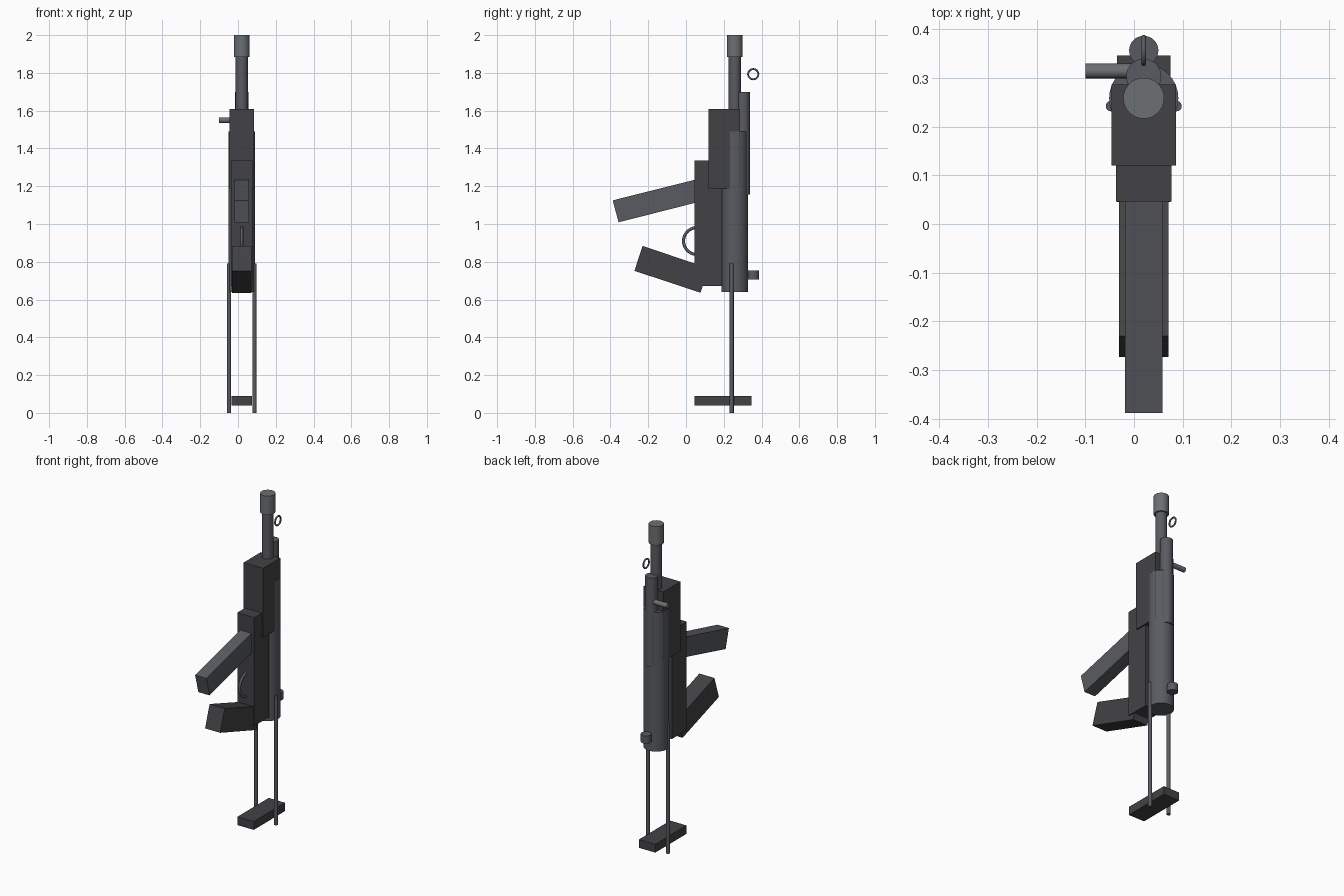
import bpy, bmesh, math
from mathutils import Vector

if "Cube" in bpy.data.objects:
    bpy.data.objects.remove(bpy.data.objects["Cube"])

CX = 0.02  # shared centre line of all parts


def material(name, rgb):
    m = bpy.data.materials.new(name)
    m.diffuse_color = (*rgb, 1)
    m.use_nodes = True
    m.node_tree.nodes["Principled BSDF"].inputs["Base Color"].default_value = m.diffuse_color
    return m


dark = material("dark_polymer", (0.055, 0.055, 0.06))
steel = material("blued_steel", (0.10, 0.105, 0.12))
grey = material("grey_steel", (0.15, 0.16, 0.17))


def slab(name, profile, half_width, mat):
    """Extrude a (y, z) outline symmetrically about the centre line."""
    bm = bmesh.new()
    face = bm.faces.new([bm.verts.new((CX - half_width, y, z)) for y, z in profile])
    new = bmesh.ops.extrude_face_region(bm, geom=[face])["geom"]
    verts = [g for g in new if isinstance(g, bmesh.types.BMVert)]
    bmesh.ops.translate(bm, verts=verts, vec=(2 * half_width, 0, 0))
    bmesh.ops.recalc_face_normals(bm, faces=bm.faces)
    me = bpy.data.meshes.new(name)
    bm.to_mesh(me)
    bm.free()
    ob = bpy.data.objects.new(name, me)
    bpy.context.collection.objects.link(ob)
    me.materials.append(mat)
    return ob


def box(name, y0, y1, z0, z1, half_width, mat):
    return slab(name, [(y0, z0), (y1, z0), (y1, z1), (y0, z1)], half_width, mat)


def finish(name, mat):
    ob = bpy.context.object
    ob.name = name
    ob.data.materials.append(mat)
    bpy.ops.object.shade_smooth_by_angle(angle=math.radians(35))
    return ob


def rod(name, start, end, radius, mat, sides=32):
    a, b = Vector(start), Vector(end)
    bpy.ops.mesh.primitive_cylinder_add(
        vertices=sides, radius=radius, depth=(b - a).length, location=(a + b) / 2,
        rotation=(b - a).to_track_quat('Z', 'Y').to_euler())
    return finish(name, mat)


def ring(name, y, z, major, minor, mat):
    bpy.ops.mesh.primitive_torus_add(
        major_radius=major, minor_radius=minor, major_segments=40, minor_segments=12,
        location=(CX, y, z), rotation=(0, math.pi / 2, 0))
    return finish(name, mat)


# Tubes along the vertical axis
rod("receiver_tube", (CX, 0.258, 0.64), (CX, 0.258, 1.49), 0.071, steel)
rod("barrel", (CX, 0.258, 1.45), (CX, 0.258, 1.9), 0.032, steel)
rod("muzzle_collar", (CX, 0.258, 1.885), (CX, 0.258, 2.0), 0.042, grey)
rod("cocking_tube", (CX, 0.303, 1.157), (CX, 0.303, 1.7), 0.036, steel)
rod("cocking_handle", (-0.1, 0.314, 1.55), (CX, 0.314, 1.55), 0.015, grey, 20)

# Sights
rod("rear_sight_drum", (CX, 0.356, 0.707), (CX, 0.356, 0.754), 0.03, steel)
ring("front_sight_ring", 0.356, 1.793, 0.027, 0.005, steel)

# Body blocks
box("handguard", 0.12, 0.286, 1.187, 1.61, 0.066, dark)
box("lower_housing", 0.046, 0.19, 0.673, 1.335, 0.057, dark)

# Angled grip and magazine
slab("grip", [(-0.23, 0.884), (-0.273, 0.752), (0.077, 0.636), (0.12, 0.766)], 0.051, dark)
slab("magazine", [(-0.388, 1.125), (-0.357, 1.009), (0.1, 1.125), (0.07, 1.24)], 0.038, steel)
ring("trigger_guard", 0.058, 0.91, 0.071, 0.008, steel)

# Collapsible stock
for side, s in (("left", -1), ("right", 1)):
    x = CX + s * 0.067
    rod(f"stock_rod_{side}", (x, 0.242, 0), (x, 0.242, 0.79), 0.011, steel, 16)
box("butt_plate", 0.045, 0.346, 0.039, 0.09, 0.055, dark)
